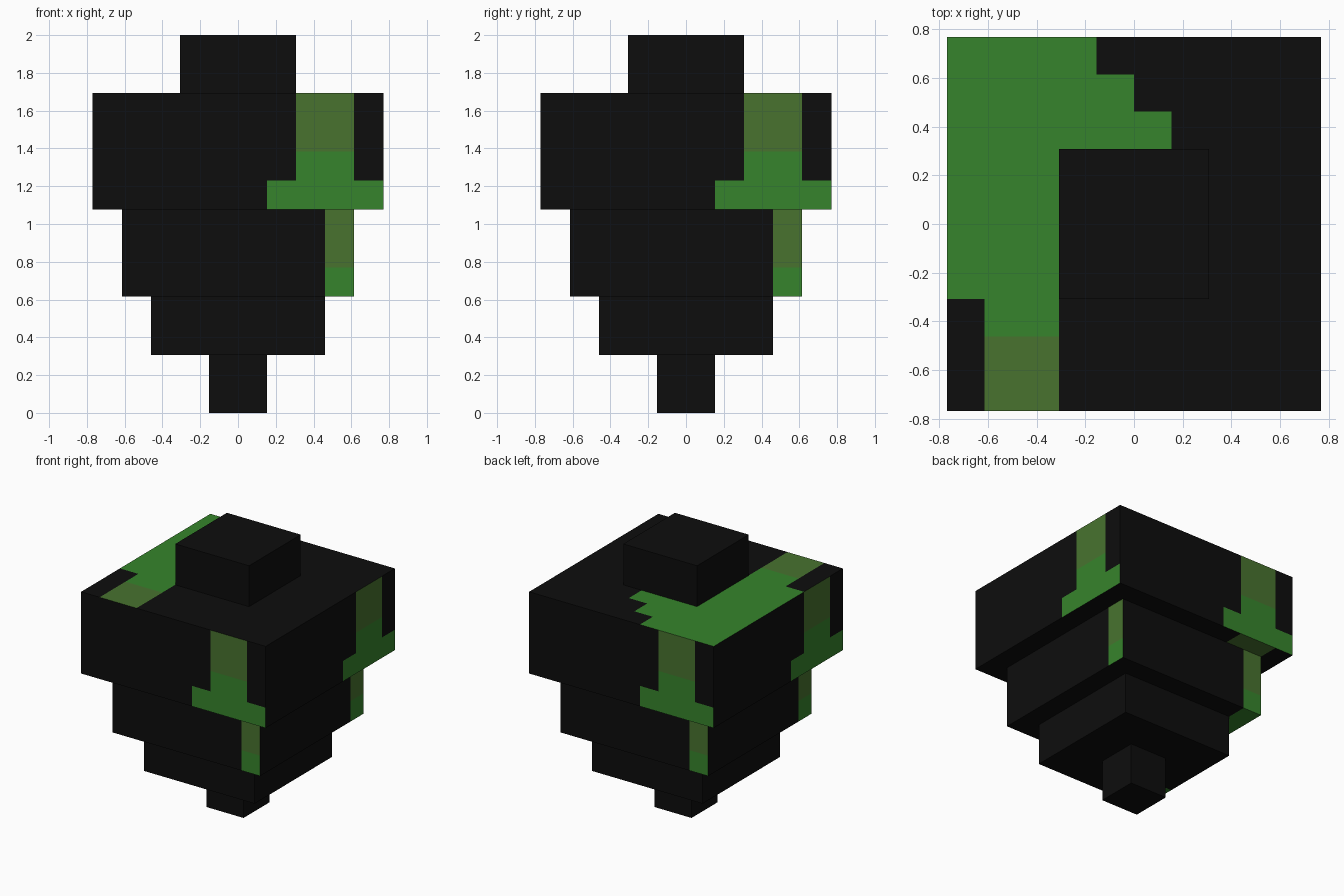
import bpy, bmesh, math
from mathutils import Vector

if "Cube" in bpy.data.objects:
    bpy.data.objects.remove(bpy.data.objects["Cube"])

U = 2 / 13  # one grid cell; the model is 13 cells tall


def material(name, rgb):
    m = bpy.data.materials.new(name)
    m.diffuse_color = (*rgb, 1)
    m.use_nodes = True
    m.node_tree.nodes["Principled BSDF"].inputs["Base Color"].default_value = m.diffuse_color
    return m


MATS = [material("black", (0.004, 0.004, 0.004)),
        material("leaf green", (0.037, 0.231, 0.025)),
        material("olive green", (0.065, 0.171, 0.028))]
GREEN, OLIVE = 1, 2

# Patches are (u0, u1, v0, v1, colour) in cells.
# Sides: u runs to the right as seen from outside, v is height. Top and bottom: u = x, v = y.
WIDE_SIDE = [(1, 5, 7, 8, GREEN), (2, 4, 8, 9, GREEN), (2, 4, 9, 11, OLIVE)]
WIDE_TOP = [(-5, -1, 4, 5, GREEN), (-5, 0, 3, 4, GREEN), (-5, 1, 2, 3, GREEN),
            (-5, -2, -2, 2, GREEN), (-4, -2, -3, -2, GREEN), (-4, -2, -5, -3, OLIVE)]
WIDE_BOTTOM = [(a, b, -d, -c, col) for a, b, c, d, col in WIDE_TOP]
MID_SIDE = [(3, 4, 4, 5, GREEN), (3, 4, 5, 7, OLIVE)]
MID_BOTTOM = [(-4, -3, -4, 4, GREEN), (-3, -2, -4, -3, GREEN)]
LOW_BOTTOM = [(-3, -1, -2, -1, GREEN), (-3, -2, -3, -2, GREEN)]


def tier(name, half, z0, z1, side=(), top=(), bottom=()):
    """Square block cut along the cell grid, with patches coloured by position."""
    bm = bmesh.new()
    bmesh.ops.create_cube(bm, size=1)
    for v in bm.verts:
        v.co = Vector((v.co.x * 2 * half, v.co.y * 2 * half, z0 + (v.co.z + 0.5) * (z1 - z0)))
    if side or top or bottom:
        cuts = [(i, axis) for i in range(1 - half, half) for axis in (0, 1)]
        cuts += [(i, 2) for i in range(z0 + 1, z1)]
        for i, axis in cuts:
            no = Vector((0, 0, 0))
            no[axis] = 1
            bmesh.ops.bisect_plane(bm, geom=bm.verts[:] + bm.edges[:] + bm.faces[:],
                                   plane_co=no * i, plane_no=no)
    bm.normal_update()
    for f in bm.faces:
        c, n = f.calc_center_median(), f.normal
        if abs(n.z) > 0.5:
            u, v, patches = c.x, c.y, top if n.z > 0 else bottom
        else:
            u, v, patches = c.y * n.x - c.x * n.y, c.z, side
        for u0, u1, v0, v1, colour in patches:
            if u0 < u < u1 and v0 < v < v1:
                f.material_index = colour
    # merge neighbouring cells of one colour
    bmesh.ops.dissolve_limit(bm, angle_limit=math.radians(1), verts=bm.verts[:],
                             edges=bm.edges[:], delimit={'MATERIAL'})
    bmesh.ops.scale(bm, vec=(U, U, U), verts=bm.verts[:])
    me = bpy.data.meshes.new(name)
    bm.to_mesh(me)
    bm.free()
    for m in MATS:
        me.materials.append(m)
    ob = bpy.data.objects.new(name, me)
    bpy.context.collection.objects.link(ob)


# Stacked blocks from the ground up
tier("stem", 1, 0, 2)
tier("lower_tier", 3, 2, 4, bottom=LOW_BOTTOM)
tier("middle_tier", 4, 4, 7, side=MID_SIDE, bottom=MID_BOTTOM)
tier("wide_tier", 5, 7, 11, side=WIDE_SIDE, top=WIDE_TOP, bottom=WIDE_BOTTOM)
tier("cap", 2, 11, 13)
